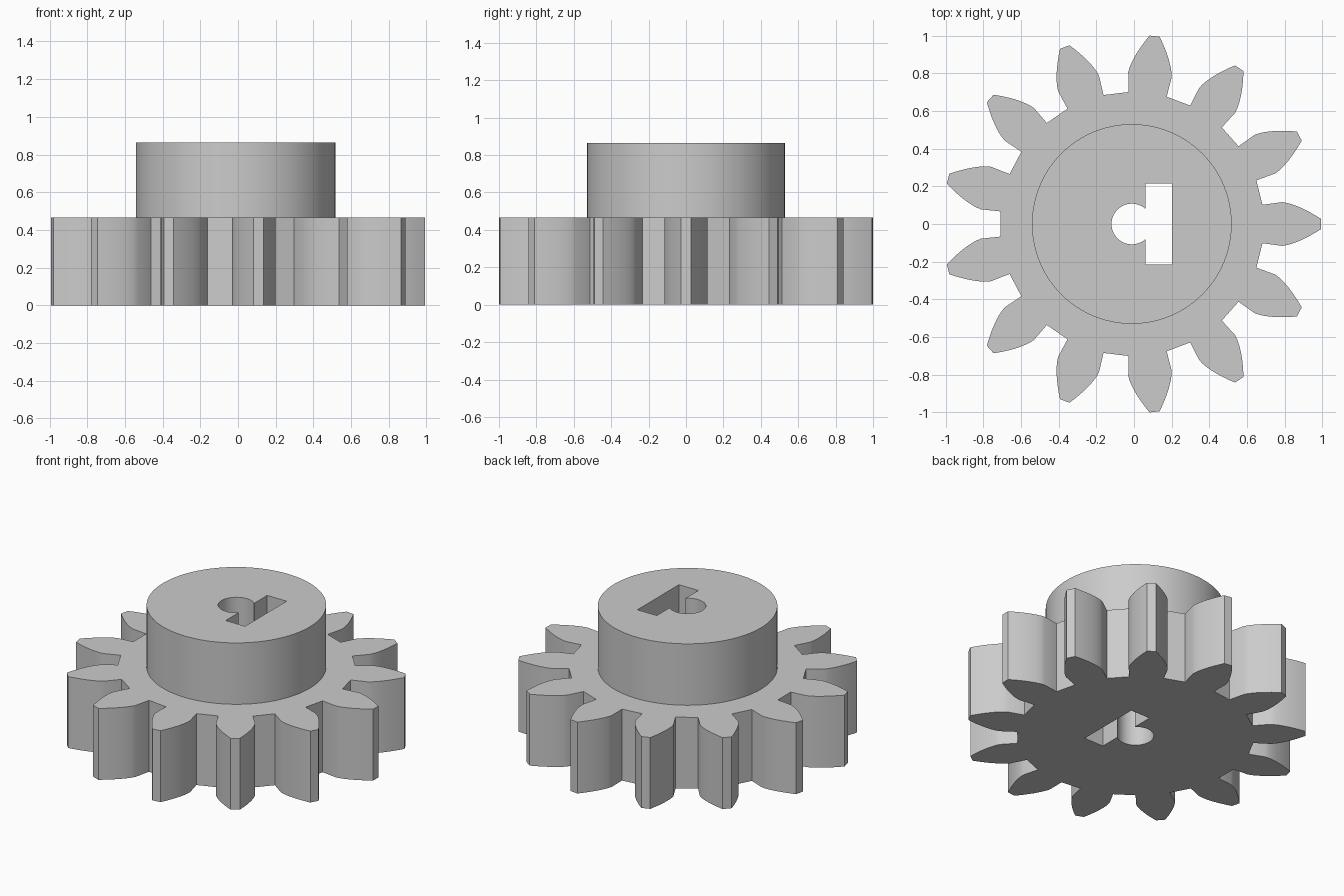
import bpy
import bmesh
from math import cos, sin, pi, tau, acos, radians

if "Cube" in bpy.data.objects:
    bpy.data.objects.remove(bpy.data.objects["Cube"])

CX = -0.0115      # gear axis
TEETH = 13
GEAR_H, HUB_H = 0.465, 0.865

grey = bpy.data.materials.new("plain grey")
grey.use_nodes = True
colour = (0.6, 0.6, 0.6, 1)
grey.diffuse_color = colour
grey.node_tree.nodes["Principled BSDF"].inputs["Base Color"].default_value = colour


def prism(name, outline, z0, z1):
    """Extrude a closed outline, given around the gear axis, from z0 to z1."""
    bm = bmesh.new()
    face = bm.faces.new([bm.verts.new((x + CX, y, z0)) for x, y in outline])
    ext = bmesh.ops.extrude_face_region(bm, geom=[face], use_keep_orig=True)
    top = [v for v in ext["geom"] if isinstance(v, bmesh.types.BMVert)]
    bmesh.ops.translate(bm, verts=top, vec=(0, 0, z1 - z0))
    bmesh.ops.recalc_face_normals(bm, faces=bm.faces)
    mesh = bpy.data.meshes.new(name)
    bm.to_mesh(mesh)
    bm.free()
    mesh.materials.append(grey)
    obj = bpy.data.objects.new(name, mesh)
    bpy.context.collection.objects.link(obj)
    return obj


def arc(radius, start, end, steps):
    angles = [start + (end - start) * i / steps for i in range(steps + 1)]
    return [(radius * cos(a), radius * sin(a)) for a in angles]


def combine(target, tool, operation):
    """Apply a boolean and discard the tool."""
    mod = target.modifiers.new(operation.lower(), "BOOLEAN")
    mod.operation, mod.solver, mod.object = operation, "EXACT", tool
    bpy.context.view_layer.objects.active = target
    bpy.ops.object.modifier_apply(modifier=mod.name)
    bpy.data.objects.remove(tool)


# Tooth flank: straight root, then a curve narrowing to the blunt tip
flank = [(0.693, 0.102)]
for i in range(9):
    t = i / 8
    flank.append((0.797 + 0.207 * t, 0.116 - 0.089 * t ** 1.5))
tooth = [(x, -y) for x, y in flank] + flank[::-1]

# Toothed wheel
outline = []
for n in range(TEETH):
    c, s = cos(tau * n / TEETH), sin(tau * n / TEETH)
    outline += [(x * c - y * s, x * s + y * c) for x, y in tooth]
gear = prism("gear_with_hub", outline, 0, GEAR_H)

# Raised round hub
hub = prism("hub", arc(0.53, 0, tau, 96)[:-1], 0.2, HUB_H)
combine(gear, hub, "UNION")

# Shaft bore opening into a rectangular nut slot
bore_r, slot_near, slot_far, slot_half = 0.108, 0.072, 0.212, 0.214
a = acos(slot_near / bore_r)
keyhole = arc(bore_r, a, tau - a, 40)
keyhole += [(slot_near, -slot_half), (slot_far, -slot_half),
            (slot_far, slot_half), (slot_near, slot_half)]
cutter = prism("bore_cutter", keyhole, -0.1, 1)
cutter.hide_render = True
combine(gear, cutter, "DIFFERENCE")

# Smooth curved walls, crisp rims
bpy.ops.object.select_all(action="DESELECT")
gear.select_set(True)
bpy.context.view_layer.objects.active = gear
bpy.ops.object.shade_smooth_by_angle(angle=radians(30))
